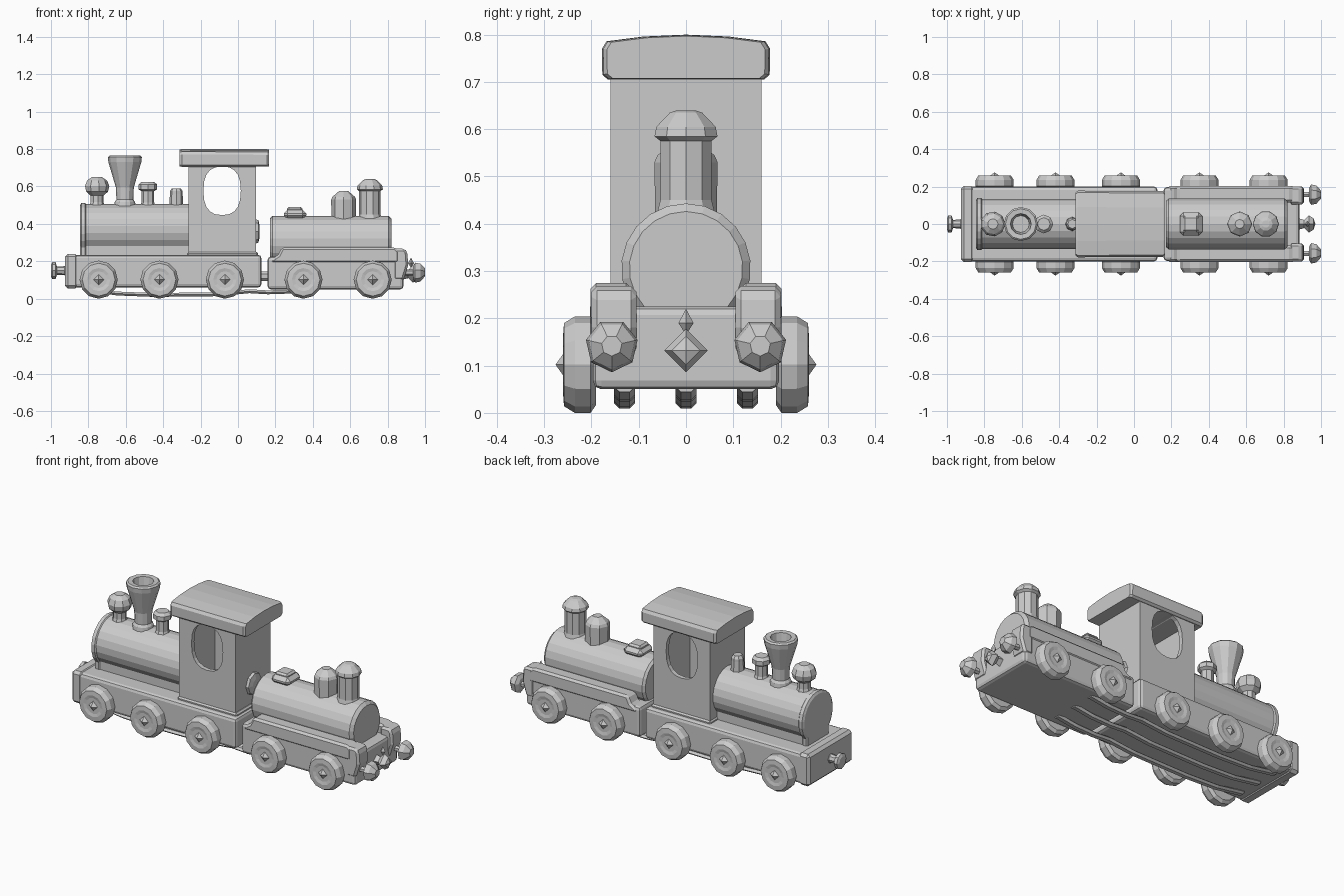
import bpy, bmesh
from math import sin, cos, pi, copysign
from mathutils import Vector


def loft(name, rings, caps=(True, True)):
    """Skin a list of equal-length point rings into a flat-shaded mesh."""
    bm = bmesh.new()
    vs = [[bm.verts.new(p) for p in ring] for ring in rings]
    n = len(vs[0])
    for a, b in zip(vs, vs[1:]):
        for i in range(n):
            j = (i + 1) % n
            bm.faces.new((a[i], a[j], b[j], b[i]))
    if caps[0]:
        bm.faces.new(vs[0])
    if caps[1]:
        bm.faces.new(vs[-1])
    bmesh.ops.remove_doubles(bm, verts=bm.verts, dist=1e-5)
    bmesh.ops.recalc_face_normals(bm, faces=bm.faces)
    me = bpy.data.meshes.new(name)
    bm.to_mesh(me)
    bm.free()
    ob = bpy.data.objects.new(name, me)
    bpy.context.collection.objects.link(ob)
    return ob


def bevel(ob, width, seg=1):
    m = ob.modifiers.new("bevel", 'BEVEL')
    m.width, m.segments, m.limit_method, m.angle_limit = width, seg, 'ANGLE', 0.6
    return ob


def box(name, x, y, z, b=0.0, seg=1):
    rings = [[(X, y[0], z[0]), (X, y[1], z[0]), (X, y[1], z[1]), (X, y[0], z[1])] for X in x]
    ob = loft(name, rings)
    return bevel(ob, b, seg) if b else ob


def lathe(name, profile, loc, axis=(0, 0, 1), seg=10):
    """Turn (radius, height) points round an axis through loc."""
    q = Vector((0, 0, 1)).rotation_difference(Vector(axis))
    rings = [[Vector(loc) + q @ Vector((r * cos(2 * pi * i / seg), r * sin(2 * pi * i / seg), h))
              for i in range(seg)] for r, h in profile]
    return loft(name, rings, (profile[0][0] > 0, profile[-1][0] > 0))


def barrel(name, sections, zc, seg=16):
    """Horseshoe section along x: round top, cut flat underneath."""
    a0, a1 = -0.75, pi + 0.75
    rings = []
    for x, r in sections:
        rings.append([(x, r * cos(a0 + (a1 - a0) * i / seg), zc + r * sin(a0 + (a1 - a0) * i / seg))
                      for i in range(seg + 1)])
    # legs run straight down from the round part to the deck
    for ring in rings:
        ring.append((ring[-1][0], ring[-1][1], 0.215))
        ring.insert(0, (ring[0][0], ring[0][1], 0.215))
    return loft(name, rings)


# --- engine frame ---
box("engine_frame", (-0.91, 0.125), (-0.2, 0.2), (0.06, 0.235), 0.018, 2)
box("engine_front_beam", (-0.925, -0.855), (-0.203, 0.203), (0.055, 0.24), 0.015)

# --- engine boiler with front rim ---
barrel("boiler", [(-0.835, 0.134), (-0.26, 0.134)], 0.373)
barrel("boiler_front_rim", [(-0.845, 0.128), (-0.838, 0.141), (-0.818, 0.141), (-0.812, 0.134)], 0.371)

# --- hollow cab with an oval window through both sides ---
cab = box("cab", (-0.265, 0.095), (-0.16, 0.16), (0.225, 0.72))
inner = box("cab_room_cutter", (-0.24, 0.07), (-0.135, 0.135), (0.25, 0.7))


def superoval(y, n=20):
    out = []
    for i in range(n):
        c, s = cos(2 * pi * i / n), sin(2 * pi * i / n)
        out.append((-0.085 + 0.1 * copysign(abs(c) ** 0.8, c), y,
                    0.577 + 0.13 * copysign(abs(s) ** 0.8, s)))
    return out


window = loft("window_cutter", [superoval(-0.3), superoval(0.3)])
for cutter in (inner, window):
    m = cab.modifiers.new("cut", 'BOOLEAN')
    m.operation, m.solver, m.object = 'DIFFERENCE', 'EXACT', cutter
    bpy.context.view_layer.objects.active = cab
    bpy.ops.object.modifier_apply(modifier=m.name)
    bpy.data.objects.remove(cutter)
box("cab_base_trim", (-0.272, 0.108), (-0.168, 0.168), (0.225, 0.25), 0.008)

# --- roof with a slight crown ---
half = [(0.165, 0.705), (0.177, 0.715), (0.178, 0.77), (0.168, 0.786), (0.09, 0.796)]
section = half + [(0, 0.8)] + [(-y, z) for y, z in reversed(half)]
roof = loft("cab_roof", [[(x, y * s, 0.75 + (z - 0.75) * s) for y, z in section]
                         for x, s in ((-0.312, 0.95), (-0.3, 1), (0.155, 0.985), (0.166, 0.94))])

# --- fire door on the back of the cab ---
lathe("fire_door", [(0.065, 0), (0.06, 0.015), (0.03, 0.022)], (0.094, 0, 0.36), (1, 0, 0), 8)

# --- fittings on the engine boiler ---
lathe("lamp_dome", [(0.045, 0), (0.036, 0.03), (0.036, 0.065), (0.06, 0.085), (0.067, 0.115),
                    (0.055, 0.145), (0.028, 0.163)], (-0.755, 0, 0.487), seg=9)
lathe("funnel", [(0.058, 0), (0.055, 0.022), (0.045, 0.035), (0.048, 0.1), (0.088, 0.235), (0.091, 0.262),
                 (0.082, 0.27), (0.056, 0.268), (0.045, 0.2)], (-0.605, 0, 0.495), seg=12)
lathe("whistle", [(0.042, 0), (0.034, 0.02), (0.034, 0.08), (0.05, 0.09), (0.05, 0.115),
                  (0.034, 0.13)], (-0.482, 0, 0.495), seg=8)
lathe("valve", [(0.038, 0), (0.034, 0.07), (0.034, 0.085), (0.024, 0.1)], (-0.33, 0, 0.49), seg=8)

# --- tender frame: body, side tanks and rear corner posts ---
box("tender_frame", (0.158, 0.885), (-0.197, 0.197), (0.05, 0.225), 0.018, 2)
tank = [(0.165, 0.19), (0.185, 0.215), (0.215, 0.235), (0.235, 0.275), (0.84, 0.275), (0.862, 0.255), (0.862, 0.19)]
for s in (-1, 1):
    side = "left" if s > 0 else "right"
    bevel(loft("side_tank_" + side, [[(x, s * y, z) for x, z in tank] for y in (0.115, 0.202)]), 0.012)
    post = [(0.83, 0.1), (0.885, 0.1), (0.91, 0.18), (0.905, 0.25), (0.89, 0.268), (0.83, 0.268)]
    bevel(loft("rear_post_" + side, [[(x, s * y, z) for x, z in post] for y in (0.105, 0.2)]), 0.014)
    # rear buffers
    lathe("buffer_stem_" + side, [(0.016, 0), (0.016, 0.07)], (0.88, s * 0.157, 0.14), (1, 0, 0), 6)
    lathe("buffer_" + side, [(0.035, 0), (0.056, 0.012), (0.05, 0.04), (0.022, 0.065)],
          (0.935, s * 0.157, 0.142), (1, 0, 0), 7).scale = (1, 1, 1)

# --- tender barrel and fittings ---
barrel("tender_barrel", [(0.172, 0.125), (0.185, 0.137), (0.805, 0.137), (0.822, 0.12)], 0.306)
box("filler_hatch", (0.245, 0.365), (-0.062, 0.062), (0.425, 0.475), 0.02)
box("filler_lid", (0.262, 0.345), (-0.042, 0.042), (0.46, 0.49), 0.01)
lathe("tender_dome", [(0.065, 0), (0.067, 0.11), (0.06, 0.125), (0.025, 0.155)], (0.565, 0, 0.42), seg=8)
lathe("tender_stack", [(0.065, 0), (0.057, 0.03), (0.057, 0.155), (0.07, 0.165), (0.066, 0.185),
                       (0.036, 0.215), (0.02, 0.22)], (0.705, 0, 0.42), seg=10)

# --- wheels with pointed hubs ---
tyre = [(0.085, 0), (0.102, 0.012), (0.102, 0.045), (0.088, 0.068), (0.062, 0.07), (0.045, 0.066)]
for i, x in enumerate((-0.745, -0.42, -0.07, 0.35, 0.72)):
    for s in (-1, 1):
        tag = f"_{i + 1}_" + ("left" if s > 0 else "right")
        lathe("wheel" + tag, tyre, (x, s * 0.19, 0.102), (0, s, 0), 12)
        lathe("hub" + tag, [(0.028, 0), (0.028, 0.006), (0, 0.026)], (x, s * 0.25, 0.102), (0, s, 0), 4)

# --- couplings: front knob, rear hook, middle link ---
lathe("front_coupling", [(0.04, 0), (0.024, 0.015), (0.022, 0.055), (0.045, 0.062), (0.045, 0.08),
                         (0.03, 0.087)], (-0.913, 0, 0.15), (-1, 0, 0), 8)
lathe("rear_hook", [(0.03, 0), (0.022, 0.03), (0.046, 0.055), (0.03, 0.08), (0, 0.09)],
      (0.88, 0, 0.132), (1, 0, 0), 4)
lathe("rear_hook_pin", [(0, 0), (0.016, 0.025), (0, 0.055)], (0.925, 0, 0.165), seg=4)
box("middle_link", (0.11, 0.18), (-0.04, 0.04), (0.095, 0.145), 0.012)

# --- rods slung under both frames ---
path = [(-0.82, 0.055), (-0.65, 0.028), (-0.45, 0.02), (-0.1, 0.024), (0.06, 0.04),
        (0.16, 0.034), (0.28, 0.038), (0.4, 0.055)]
for name, y in (("right", -0.13), ("middle", 0), ("left", 0.13)):
    loft("under_rod_" + name, [[(x, y + 0.022 * cos(k * pi / 3), z + 0.012 * sin(k * pi / 3))
                                for k in range(6)] for x, z in path])
